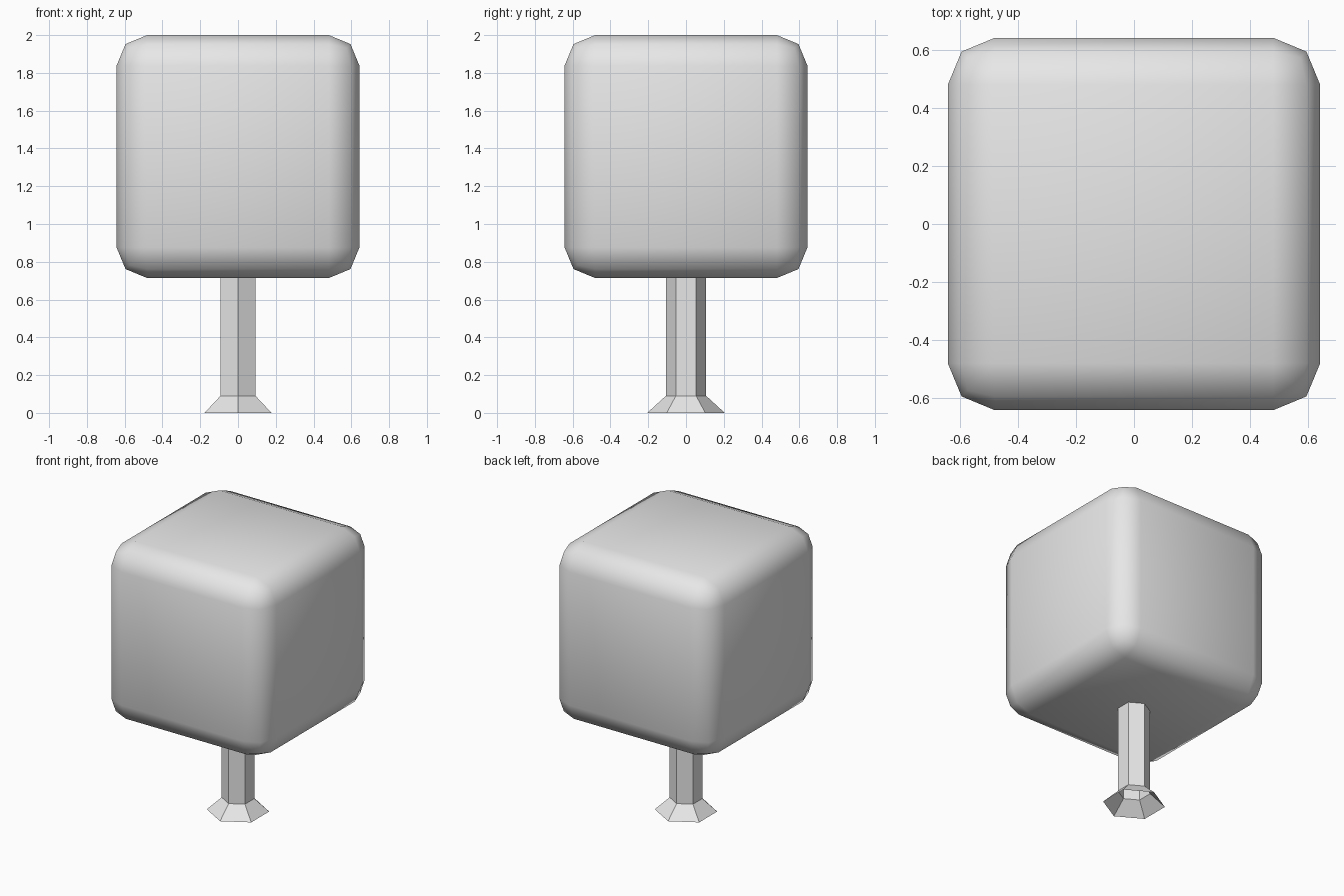
import bpy
import bmesh
from math import sin, cos, pi

if "Cube" in bpy.data.objects:
    bpy.data.objects.remove(bpy.data.objects["Cube"], do_unlink=True)

# One plain grey for the whole tree
GREY = (0.8, 0.8, 0.8, 1.0)
grey = bpy.data.materials.new("light_grey")
grey.use_nodes = True
grey.diffuse_color = GREY
for node in grey.node_tree.nodes:
    if node.type == "BSDF_PRINCIPLED":
        node.inputs["Base Color"].default_value = GREY


def add_object(name, bm):
    mesh = bpy.data.meshes.new(name)
    bm.to_mesh(mesh)
    bm.free()
    mesh.materials.append(grey)
    obj = bpy.data.objects.new(name, mesh)
    bpy.context.scene.collection.objects.link(obj)
    return obj


# Trunk: open six-sided tube that flares out at the ground
SIDES = 6
PROFILE = [(0.205, 0.0), (0.107, 0.09), (0.107, 0.76)]  # radius, height
bm = bmesh.new()
rings = []
for radius, height in PROFILE:
    angles = [pi / 2 + 2 * pi * i / SIDES for i in range(SIDES)]
    rings.append([bm.verts.new((radius * cos(a), radius * sin(a), height)) for a in angles])
for low, high in zip(rings, rings[1:]):
    for i in range(SIDES):
        j = (i + 1) % SIDES
        bm.faces.new((low[i], low[j], high[j], high[i]))
add_object("trunk", bm)

# Crown: cube with rounded edges, smooth all over
SIZE = 1.286
bm = bmesh.new()
bmesh.ops.create_cube(bm, size=SIZE)
bmesh.ops.bevel(bm, geom=bm.edges[:], offset=0.162, segments=2,
                profile=0.5, affect="EDGES")
for face in bm.faces:
    face.smooth = True
crown = add_object("crown", bm)
crown.location.z = 2 - SIZE / 2
